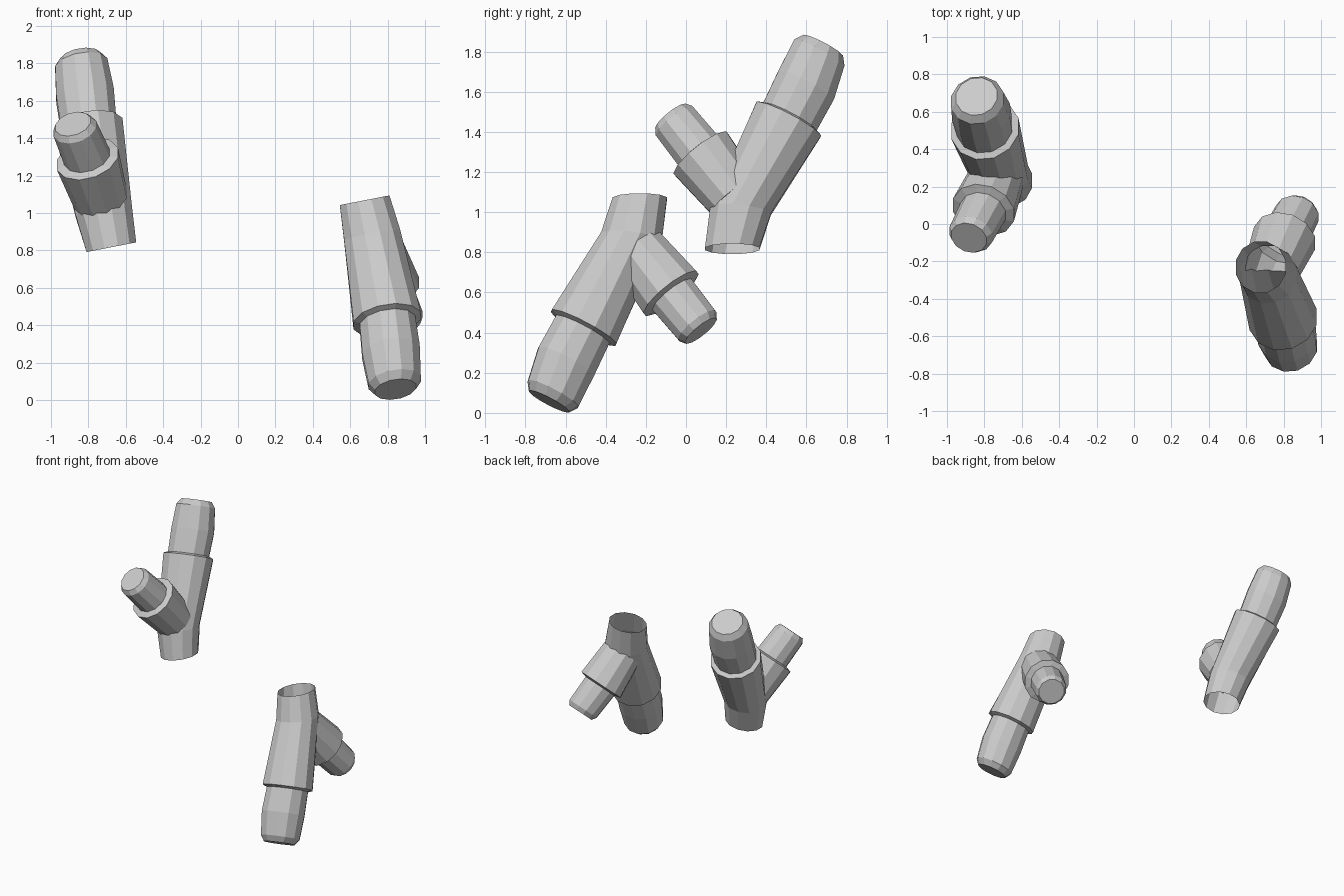
import bpy, bmesh, math
from mathutils import Vector, Matrix

if "Cube" in bpy.data.objects:
    bpy.data.objects.remove(bpy.data.objects["Cube"])

SIDES = 12


def loft(name, rings):
    """Closed tube through rings of (centre, axis, radius)."""
    bm = bmesh.new()
    loops = []
    for c, n, r in rings:
        n = Vector(n).normalized()
        u = Vector((1, 0, 0))
        u = (u - n * u.dot(n)).normalized()
        v = n.cross(u)
        loops.append([bm.verts.new(Vector(c) + r * (u * math.cos(a) + v * math.sin(a)))
                      for a in (2 * math.pi * (i + 0.5) / SIDES for i in range(SIDES))])
    for a, b in zip(loops, loops[1:]):
        for i in range(SIDES):
            j = (i + 1) % SIDES
            bm.faces.new((a[i], a[j], b[j], b[i]))
    bm.faces.new(loops[0][::-1])
    bm.faces.new(loops[-1])
    bmesh.ops.recalc_face_normals(bm, faces=bm.faces)
    me = bpy.data.meshes.new(name)
    bm.to_mesh(me)
    bm.free()
    ob = bpy.data.objects.new(name, me)
    bpy.context.collection.objects.link(ob)
    return ob


# stem and long branch with its collar and plug end
stem_axis = (-0.19, 0, 0.98)
long_axis = (-0.16, 0.46, 0.87)
upper = loft("upper_branch_pipe", [
    ((-0.677, 0.23, 0.817), stem_axis, 0.140),
    ((-0.718, 0.272, 1.01), (-0.18, 0.12, 0.97), 0.158),
    ((-0.797, 0.51, 1.46), long_axis, 0.188),
    ((-0.799, 0.516, 1.472), long_axis, 0.155),
    ((-0.818, 0.597, 1.63), long_axis, 0.161),
    ((-0.838, 0.662, 1.79), long_axis, 0.146),
    ((-0.842, 0.682, 1.828), long_axis, 0.115),
])

# short side branch
side_axis = (-0.25, -0.60, 0.75)
side = loft("side_branch", [
    ((-0.735, 0.245, 1.075), side_axis, 0.150),
    ((-0.805, 0.075, 1.29), side_axis, 0.174),
    ((-0.808, 0.067, 1.299), side_axis, 0.128),
    ((-0.872, -0.055, 1.45), side_axis, 0.121),
    ((-0.883, -0.074, 1.476), side_axis, 0.100),
])

# merge the branches
mod = upper.modifiers.new("join", 'BOOLEAN')
mod.operation = 'UNION'
mod.solver = 'EXACT'
mod.object = side
bpy.context.view_layer.objects.active = upper
bpy.ops.object.modifier_apply(modifier=mod.name)
bpy.data.objects.remove(side)

# open the stem end
bm = bmesh.new()
bm.from_mesh(upper.data)
down = -Vector(stem_axis).normalized()
ends = [f for f in bm.faces
        if f.normal.dot(down) > 0.95 and f.calc_center_median().z < 0.87]
bmesh.ops.delete(bm, geom=ends, context='FACES')
bm.to_mesh(upper.data)

# opposite pipe, mirrored through the centre of the model
bm.transform(Matrix.Translation((0, 0, 1.885)) @ Matrix.Scale(-1, 4))
bmesh.ops.reverse_faces(bm, faces=bm.faces)
me = bpy.data.meshes.new("lower_branch_pipe")
bm.to_mesh(me)
bm.free()
lower = bpy.data.objects.new("lower_branch_pipe", me)
bpy.context.collection.objects.link(lower)
